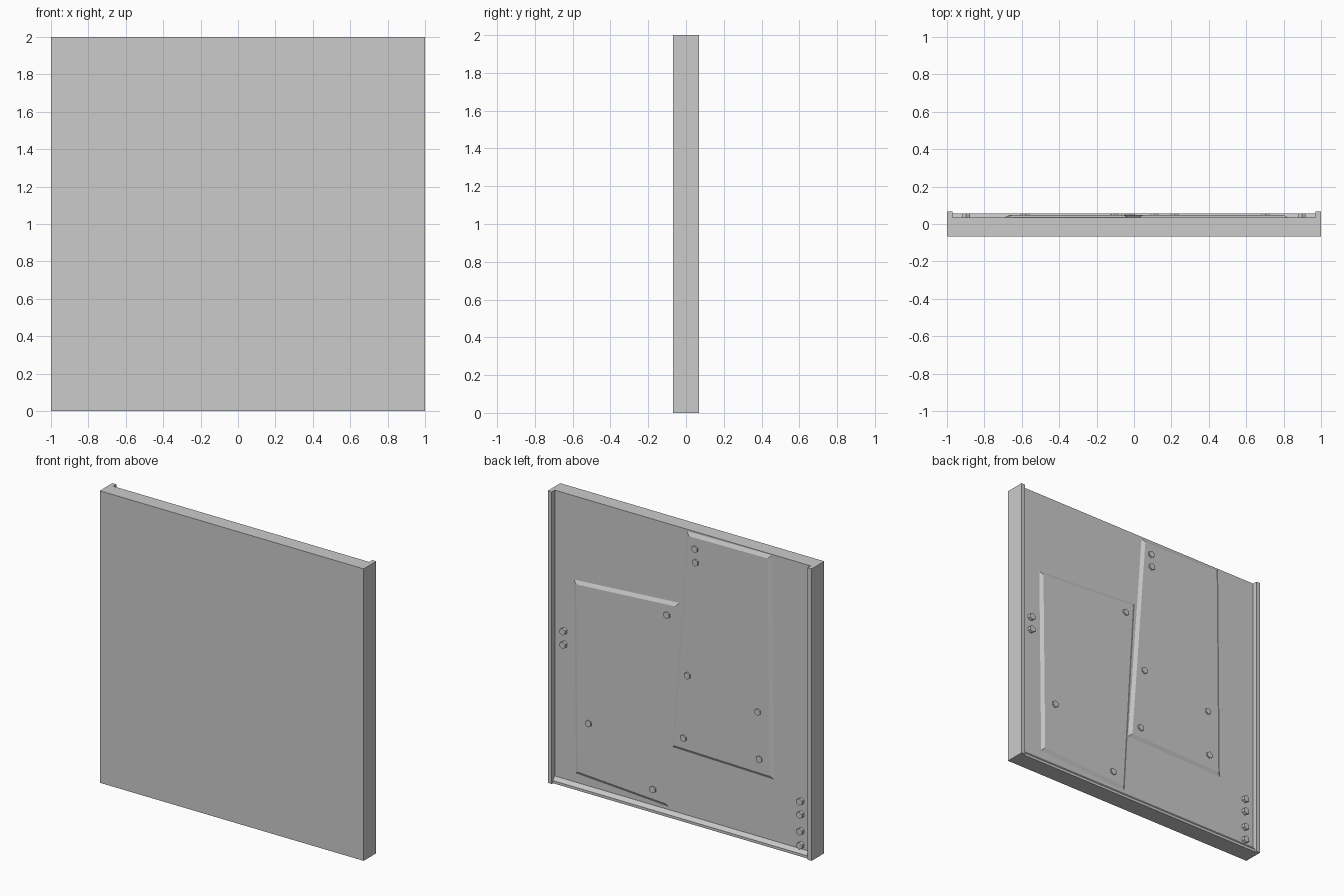
import bpy, bmesh
from mathutils import Vector
from math import pi

if "Cube" in bpy.data.objects:
    bpy.data.objects.remove(bpy.data.objects["Cube"])

BACK = 0.035  # y of the recessed rear surface


def finish(name, bm):
    bmesh.ops.recalc_face_normals(bm, faces=bm.faces[:])
    mesh = bpy.data.meshes.new(name)
    bm.to_mesh(mesh)
    bm.free()
    obj = bpy.data.objects.new(name, mesh)
    bpy.context.collection.objects.link(obj)
    return obj


def loft(name, ring_a, ring_b):
    """Closed solid between two matching rings of points."""
    bm = bmesh.new()
    a = [bm.verts.new(p) for p in ring_a]
    b = [bm.verts.new(p) for p in ring_b]
    n = len(a)
    bm.faces.new(a)
    bm.faces.new(b)
    for i in range(n):
        bm.faces.new((a[i], a[(i + 1) % n], b[(i + 1) % n], b[i]))
    return finish(name, bm)


def extrude_z(name, profile, z0, z1):
    return loft(name, [(x, y, z0) for x, y in profile], [(x, y, z1) for x, y in profile])


def inset(points, d):
    """Move every side of a counter-clockwise quad inwards by d."""
    pts = [Vector(p) for p in points]
    out = []
    for i, p in enumerate(pts):
        e0 = (p - pts[i - 1]).normalized()
        e1 = (pts[(i + 1) % len(pts)] - p).normalized()
        n0, n1 = Vector((-e0.y, e0.x)), Vector((-e1.y, e1.x))
        out.append(p + (n0 + n1) * d / (1 + n0.dot(n1)))
    return out


def patch(name, corners, top=0.048, bevel=0.027):
    loft(name, [(x, BACK - 0.002, z) for x, z in corners],
         [(x, top, z) for x, z in inset(corners, bevel)])


# Wall slab with a raised flange down each side, as one channel section
extrude_z("wall_slab", [(-1, -0.068), (1, -0.068), (1, 0.068), (0.97, 0.068),
                        (0.97, BACK), (-0.97, BACK), (-0.97, 0.068), (-1, 0.068)], 0, 2)

# Sloped lip along the bottom of the rear side
lip = [(BACK - 0.005, 0), (0.055, 0), (0.055, 0.018), (BACK, 0.042), (BACK - 0.005, 0.042)]
loft("bottom_lip", [(-0.97, y, z) for y, z in lip], [(0.97, y, z) for y, z in lip])

# Two bevelled patch plates
patch("lower_plate", [(0.105, 0.058), (0.812, 0.10), (0.827, 1.43), (0.02, 1.484)])
patch("upper_plate", [(-0.694, 0.458), (0.082, 0.475), (-0.03, 1.99), (-0.68, 1.998)])

# Hexagonal bolts on the plates and the bare wall
bolts = [(0.897, 1.056), (0.897, 0.964), (0.11, 1.38), (0.703, 0.478), (0.216, 0.158),
         (-0.103, 1.888), (-0.107, 1.797), (-0.046, 1.006), (-0.016, 0.57), (-0.579, 0.90),
         (-0.59, 0.58), (-0.898, 0.37), (-0.898, 0.28), (-0.898, 0.165), (-0.898, 0.07)]
for i, (x, z) in enumerate(bolts):
    bpy.ops.mesh.primitive_cylinder_add(vertices=6, radius=0.024, depth=0.026,
                                        location=(x, 0.044, z), rotation=(pi / 2, 0, 0))
    bpy.context.object.name = f"bolt_{i + 1}"
